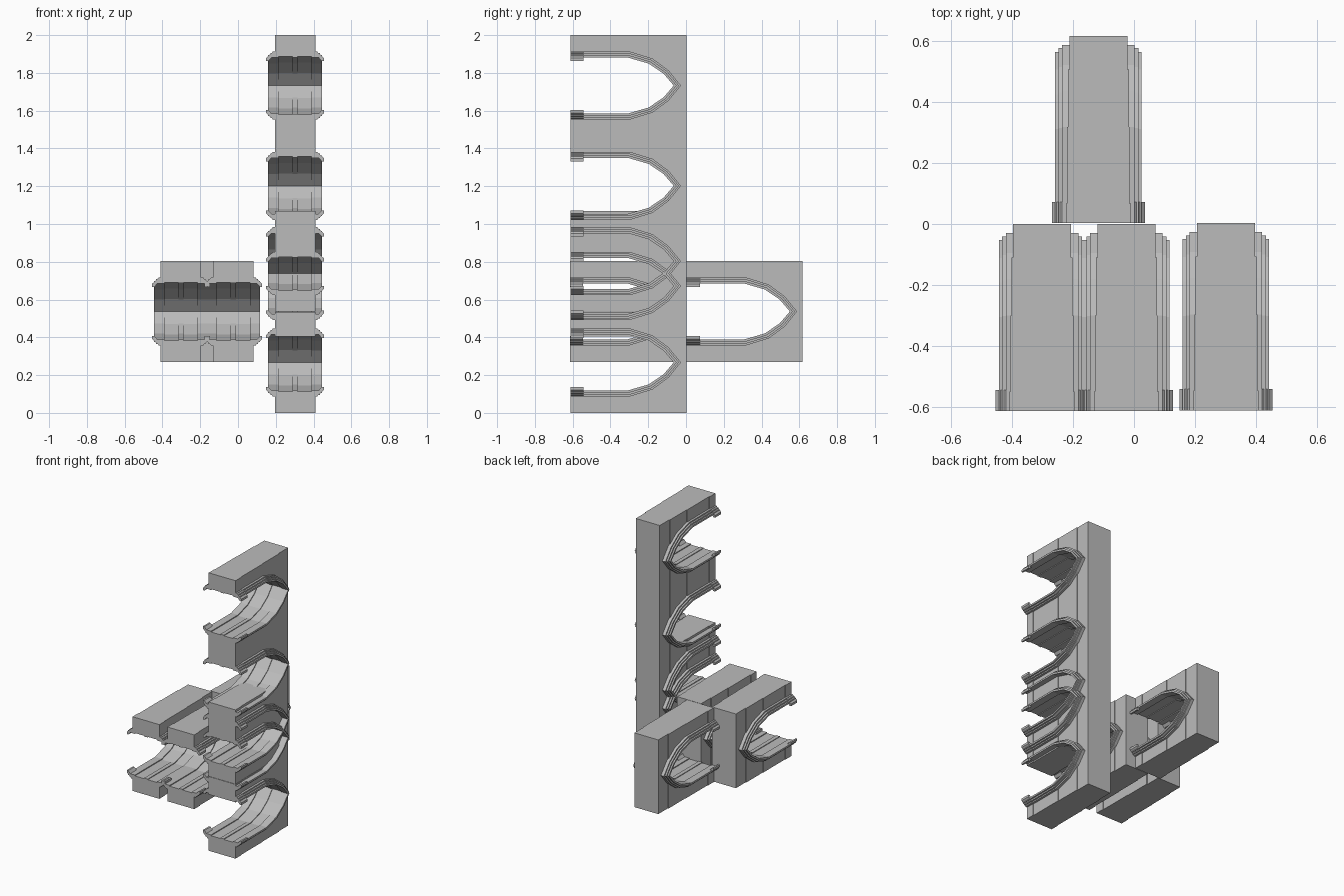
import bpy, bmesh

old = bpy.data.objects.get("Cube")
if old:
    bpy.data.objects.remove(old, do_unlink=True)

stone = bpy.data.materials.new("grey_stone")
stone.use_nodes = True
GREY = (0.5, 0.5, 0.5, 1)
stone.diffuse_color = GREY
stone.node_tree.nodes["Principled BSDF"].inputs["Base Color"].default_value = GREY

FRONT, HALF = -0.615, 0.267
# Upper half of the pointed arch as (y, height from the arch axis)
INNER = [(FRONT, 0.148), (-0.31, 0.148), (-0.20, 0.116), (-0.122, 0.063), (-0.068, 0)]
OUTER = [(FRONT, 0.18), (-0.30, 0.18), (-0.18, 0.143), (-0.095, 0.08), (-0.03, 0)]


def arch(t):
    """Arch line between the inner and outer edge of the moulding."""
    return [tuple(a + (b - a) * t for a, b in zip(p, q)) for p, q in zip(INNER, OUTER)]


def clip(line, back):
    """Keep the part of an arch line in front of a given depth."""
    out = [line[0]]
    for (y0, h0), (y1, h1) in zip(line, line[1:]):
        if y1 <= back:
            out.append((y1, h1))
        else:
            f = (back - y0) / (y1 - y0)
            out.append((back, h0 + (h1 - h0) * f))
            break
    return out


def prism(bm, rings):
    """Join two end rings of points, leaving out faces on the arch axis."""
    a, b = [[bm.verts.new(p) for p in ring] for ring in rings]
    n = len(a)
    faces = [a, b[::-1]] + [[a[i], b[i], b[(i + 1) % n], a[(i + 1) % n]] for i in range(n)]
    for f in faces:
        if any(abs(v.co.z) > 1e-6 for v in f):
            bm.faces.new(f)


def across(bm, profile, x0, x1):
    """Extrude a (y, h) profile across x, above and below the axis."""
    for s in (1, -1):
        prism(bm, [[(x, y, s * h) for y, h in profile] for x in (x0, x1)])


def finish(name, bm):
    bmesh.ops.remove_doubles(bm, verts=bm.verts, dist=1e-5)
    bmesh.ops.recalc_face_normals(bm, faces=bm.faces)
    mesh = bpy.data.meshes.new(name)
    bm.to_mesh(mesh)
    bm.free()
    mesh.materials.append(stone)
    return mesh


def wall_layer(name, half, back, t=0.2):
    bm = bmesh.new()
    line = clip(arch(t), back)
    tail = [(back, 0)] if back == 0 else []
    across(bm, line + tail + [(back, HALF), (FRONT, HALF)], -half, half)
    return finish(name, bm)


def moulding(name, t0, t1, half):
    bm = bmesh.new()
    for s in (1, -1):
        across(bm, arch(t0) + arch(t1)[::-1], s * 0.088, s * half)
    return finish(name, bm)


def centre_rib():
    bm = bmesh.new()
    across(bm, arch(0.05) + arch(0.4)[::-1], -0.014, 0.014)
    return finish("centre_rib", bm)


def capitals():
    bm = bmesh.new()
    section = [(0.10, 0.178), (0.118, 0.178), (0.153, 0.146), (0.153, 0.130),
               (0.141, 0.130), (0.125, 0.148), (0.10, 0.148)]
    for sx in (1, -1):
        for sz in (1, -1):
            prism(bm, [[(sx * x, y, sz * h) for x, h in section] for y in (FRONT, -0.545)])
    return finish("capitals", bm)


# One arch bay: stepped wall, three stepped mouldings, rib and capitals
parts = [
    wall_layer("wall_core", 0.095, 0),
    wall_layer("wall_step", 0.100, -0.11),
    wall_layer("wall_pier", 0.103, -0.30),
    wall_layer("wall_base", 0.107, -0.55),
    moulding("inner_moulding", 0, 0.4, 0.142),
    moulding("middle_moulding", 0.4, 0.72, 0.131),
    moulding("outer_moulding", 0.72, 1, 0.119),
    centre_rib(),
    capitals(),
]

# Bay positions: the stacked tower, the side by side pair and the rear bay
bays = [("tower", (0.302, 0.003, z)) for z in (0.267, 0.672, 0.803, 1.202, 1.733)]
bays += [("left_pair", (-0.025, 0, 0.537)), ("right_pair", (-0.302, 0, 0.537)),
         ("rear", (-0.117, 0.618, 0.537))]

for bay, place in bays:
    for mesh in parts:
        obj = bpy.data.objects.new(bay + "_" + mesh.name, mesh)
        obj.location = place
        bpy.context.collection.objects.link(obj)
